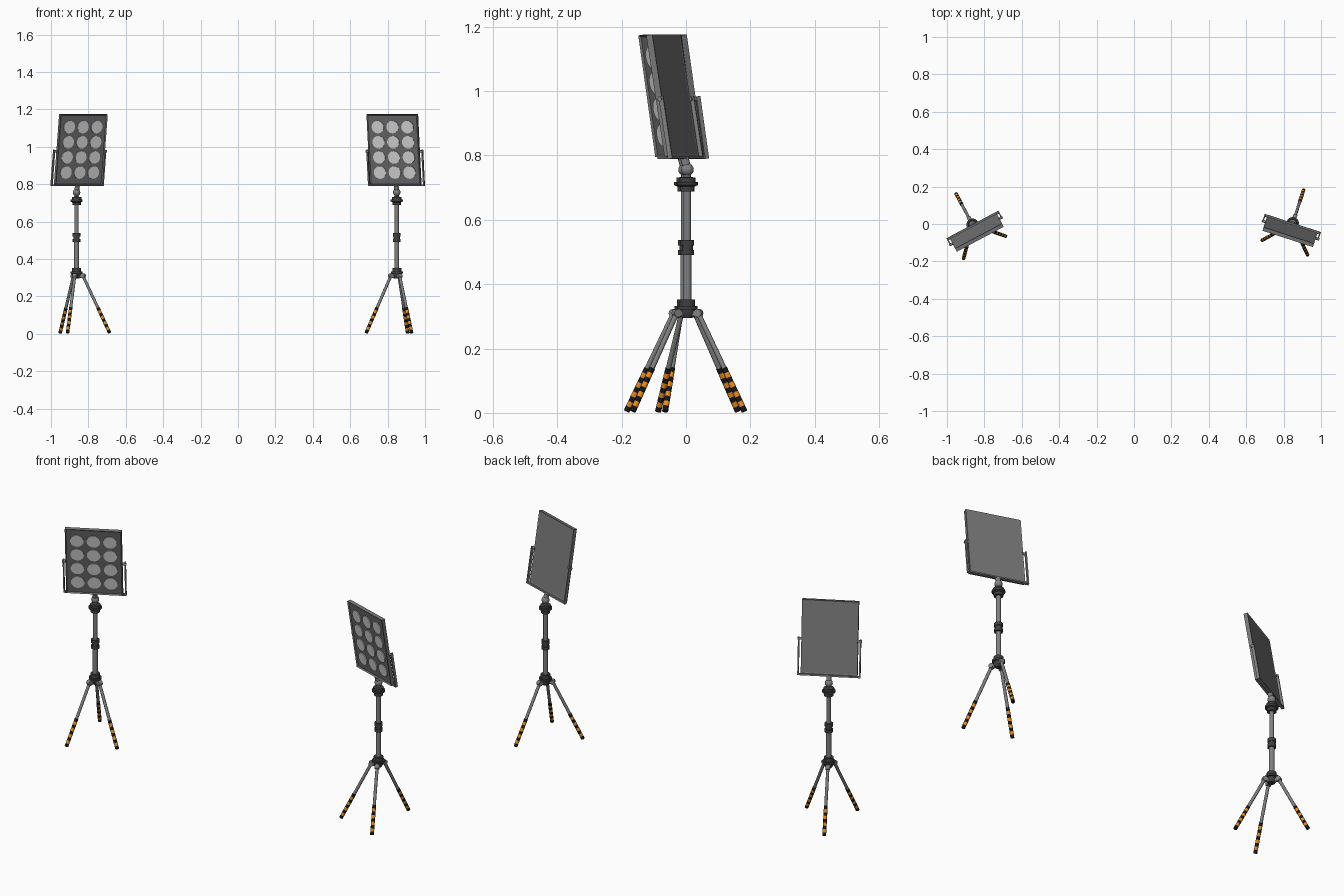
import bpy, bmesh, math
from mathutils import Matrix, Vector

if "Cube" in bpy.data.objects:
    bpy.data.objects.remove(bpy.data.objects["Cube"])


def mat(name, r, g, b):
    m = bpy.data.materials.new(name)
    m.diffuse_color = (r, g, b, 1)
    m.use_nodes = True
    m.node_tree.nodes["Principled BSDF"].inputs["Base Color"].default_value = m.diffuse_color
    return m


HOUSING = mat("housing grey", 0.185, 0.185, 0.19)
FACE = mat("lamp face grey", 0.14, 0.14, 0.14)
LENS = mat("lens light grey", 0.66, 0.66, 0.66)
STEEL = mat("steel grey", 0.22, 0.22, 0.225)
DARK = mat("dark plastic", 0.05, 0.05, 0.052)
BLACK = mat("black", 0.008, 0.008, 0.008)
ORANGE = mat("orange", 0.8, 0.26, 0.015)


def finish(name, bm, frame, mats, smooth=False):
    me = bpy.data.meshes.new(name)
    bmesh.ops.recalc_face_normals(bm, faces=bm.faces)
    bm.to_mesh(me)
    bm.free()
    for m in mats:
        me.materials.append(m)
    ob = bpy.data.objects.new(name, me)
    ob.matrix_world = frame
    bpy.context.collection.objects.link(ob)
    if smooth:
        bpy.ops.object.select_all(action='DESELECT')
        ob.select_set(True)
        bpy.context.view_layer.objects.active = ob
        bpy.ops.object.shade_smooth_by_angle(angle=math.radians(40))
    return ob


def add_box(bm, lo, hi):
    lo, hi = Vector(lo), Vector(hi)
    bmesh.ops.create_cube(bm, size=1, matrix=Matrix.Translation((lo + hi) / 2) @ Matrix.Diagonal((*(hi - lo), 1)))


def add_tube(bm, a, b, r, n=16, index=0):
    a, b = Vector(a), Vector(b)
    d = b - a
    m = Matrix.Translation((a + b) / 2) @ d.to_track_quat('Z', 'Y').to_matrix().to_4x4()
    geo = bmesh.ops.create_cone(bm, cap_ends=True, segments=n, radius1=r, radius2=r, depth=d.length, matrix=m)
    for v in geo['verts']:
        for f in v.link_faces:
            f.material_index = index


def add_lathe(bm, profile, n=20):
    rings = [[bm.verts.new((r * math.cos(2 * math.pi * i / n), r * math.sin(2 * math.pi * i / n), z))
              for i in range(n)] for r, z in profile]
    for p, q in zip(rings, rings[1:]):
        for i in range(n):
            bm.faces.new((p[i], p[(i + 1) % n], q[(i + 1) % n], q[i]))
    bm.faces.new(rings[0][::-1])
    bm.faces.new(rings[-1])


def flood_light(side, x, y, yaw):
    base = Matrix.Translation((x, y, 0)) @ Matrix.Rotation(math.radians(yaw), 4, 'Z')
    head = base @ Matrix.Translation((0, -0.012, 0.789)) @ Matrix.Rotation(math.radians(9), 4, 'X')
    panel = head @ Matrix.Translation((0, -0.005, -0.001))

    # mast
    bm = bmesh.new()
    add_tube(bm, (0, 0, 0.3), (0, 0, 0.52), 0.013)
    add_tube(bm, (0, 0, 0.52), (0, 0, 0.74), 0.0115)
    finish(side + "_mast", bm, base, [STEEL], True)

    # collars and leg hub
    bm = bmesh.new()
    add_lathe(bm, [(0.016, 0.295), (0.024, 0.31), (0.024, 0.322), (0.032, 0.322), (0.032, 0.332),
                   (0.024, 0.332), (0.024, 0.352), (0.013, 0.352)])
    add_lathe(bm, [(0.013, 0.49), (0.021, 0.49), (0.021, 0.506), (0.017, 0.506), (0.017, 0.52),
                   (0.021, 0.52), (0.021, 0.538), (0.012, 0.538)])
    add_lathe(bm, [(0.012, 0.688), (0.023, 0.688), (0.023, 0.703), (0.033, 0.708), (0.033, 0.718),
                   (0.026, 0.718), (0.026, 0.731), (0.012, 0.733)])
    finish(side + "_collars", bm, base, [DARK], True)

    # ball joint under the lamp
    bm = bmesh.new()
    bmesh.ops.create_uvsphere(bm, u_segments=16, v_segments=10, radius=0.02,
                              matrix=Matrix.Translation((0, 0, 0.756)))
    add_tube(bm, (0, 0, 0.76), (0, -0.01, 0.793), 0.013)
    finish(side + "_ball_joint", bm, base, [STEEL], True)

    # tripod legs with striped lower halves
    for k, angle in enumerate((90, 227, 313)):
        d = Vector((math.cos(math.radians(angle)), math.sin(math.radians(angle)), 0))
        t = d.cross(Vector((0, 0, 1)))
        up = Vector((0, 0, 1))
        top, foot = d * 0.036 + up * 0.31, d * 0.187 + up * 0.005
        bm = bmesh.new()
        add_tube(bm, top, top.lerp(foot, 0.6), 0.008, 12)
        add_tube(bm, d * 0.015 + up * 0.308, top + d * 0.004, 0.011, 10)
        add_tube(bm, top - t * 0.011, top + t * 0.011, 0.013, 12)
        bands = 9
        for i in range(bands):
            a, b = (0.56 + 0.44 * j / bands for j in (i, i + 1))
            add_tube(bm, top.lerp(foot, a), top.lerp(foot, b), 0.0095, 12, 2 if i % 2 else 1)
        finish(f"{side}_leg_{k + 1}", bm, base, [STEEL, BLACK, ORANGE], True)

    # lamp housing with a recessed front and a shallow back recess
    bm = bmesh.new()
    add_box(bm, (-0.142, -0.01, 0.01), (0.142, 0.01, 0.392))
    bm.normal_update()
    for sign, depth, index in ((-1, 0.006, 1), (1, 0.002, 0)):
        face = [f for f in bm.faces if f.normal.y * sign > 0.9]
        bmesh.ops.inset_region(bm, faces=face, thickness=0.008)
        bmesh.ops.translate(bm, verts=face[0].verts, vec=(0, -sign * depth, 0))
        face[0].material_index = index
    finish(side + "_housing", bm, panel, [HOUSING, FACE])

    # lenses, three across and four high
    bm = bmesh.new()
    for i in range(3):
        for j in range(4):
            cx, cz = (i - 1) * 0.083, 0.2 + (j - 1.5) * 0.082
            add_tube(bm, (cx, 0, cz), (cx, -0.008, cz), 0.034, 20)
    finish(side + "_lenses", bm, panel, [LENS])

    # U-shaped bracket with pivot pins, set slightly behind the housing
    bm = bmesh.new()
    add_box(bm, (-0.158, 0, 0), (0.158, 0.014, 0.008))
    for s in (-1, 1):
        xs = sorted((s * 0.151, s * 0.158))
        add_box(bm, (xs[0], 0, 0.008), (xs[1], 0.014, 0.196))
        add_tube(bm, (s * 0.138, 0.003, 0.188), (s * 0.161, 0.003, 0.188), 0.007, 12)
    finish(side + "_bracket", bm, head, [STEEL])


flood_light("left", -0.863, -0.004, 28)
flood_light("right", 0.849, 0.004, -18)
